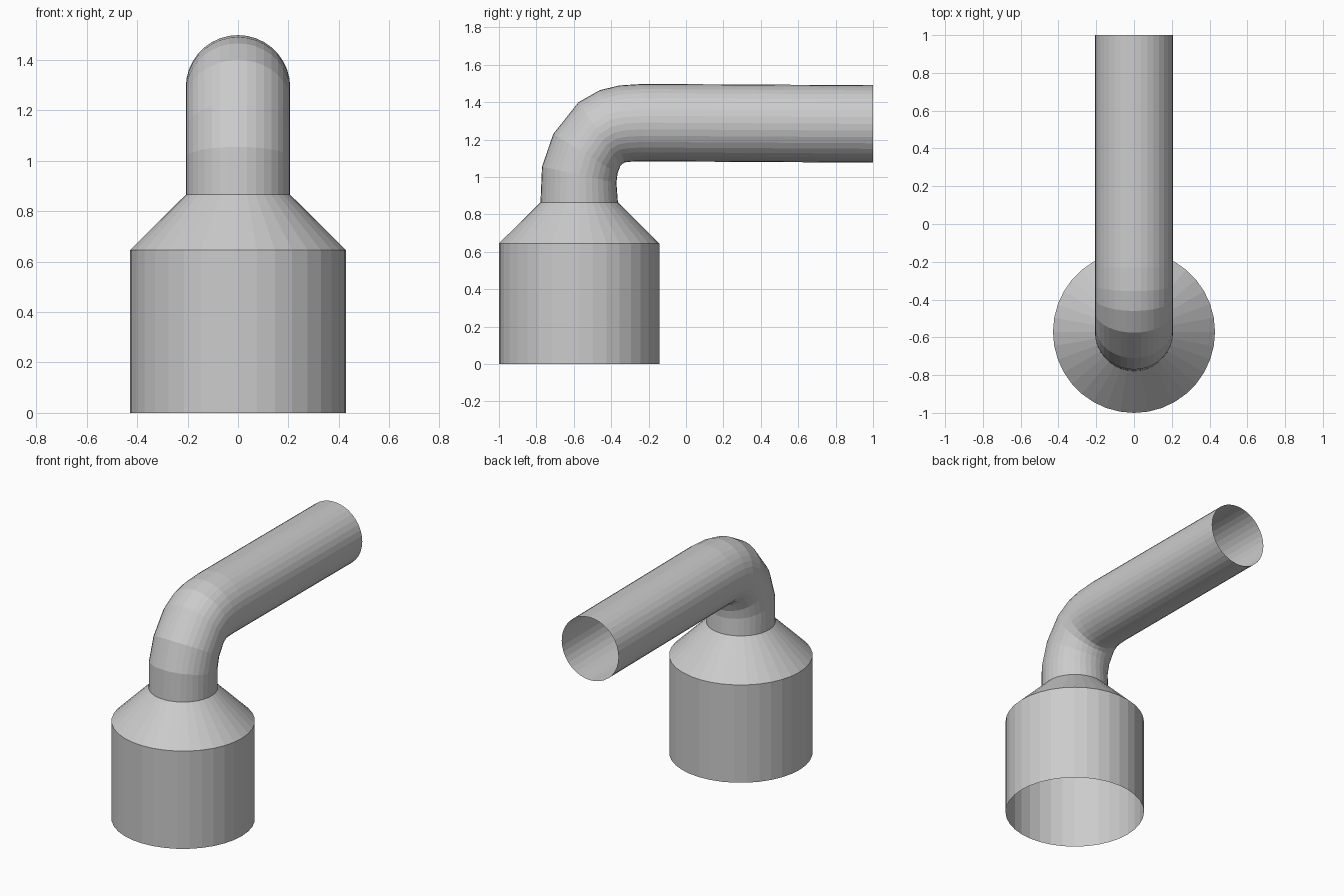
import bpy, bmesh, math
from mathutils import Vector

if "Cube" in bpy.data.objects:
    bpy.data.objects.remove(bpy.data.objects["Cube"])

SIDES = 36


def loft(name, rings):
    """Open tube through rings given as (front/outer (y, z), back/inner (y, z), half width in x)."""
    bm = bmesh.new()
    loops = []
    for outer, inner, half in rings:
        a, b = Vector((0, *outer)), Vector((0, *inner))
        centre, axis = (a + b) / 2, (b - a) / 2
        loops.append([bm.verts.new(centre + axis * math.sin(t) + Vector((half * math.cos(t), 0, 0)))
                      for t in (2 * math.pi * i / SIDES for i in range(SIDES))])
    for lo, hi in zip(loops, loops[1:]):
        for i in range(SIDES):
            j = (i + 1) % SIDES
            bm.faces.new((lo[i], lo[j], hi[j], hi[i]))
    mesh = bpy.data.meshes.new(name)
    bm.to_mesh(mesh)
    bm.free()
    obj = bpy.data.objects.new(name, mesh)
    bpy.context.collection.objects.link(obj)
    return obj


def level(y, z, r):
    return ((y - r, z), (y + r, z), r)


# Wide open-bottomed socket with conical reducer
loft("socket_and_reducer", [level(-0.571, 0, 0.429),
                            level(-0.571, 0.645, 0.429),
                            level(-0.571, 0.865, 0.207)])

# Elbow and long open horizontal pipe
R = 0.207
loft("elbow_pipe", [level(-0.571, 0.865, R),
                    ((-0.77, 1.055), (-0.372, 0.97), R),
                    ((-0.71, 1.23), (-0.366, 1.02), R),
                    ((-0.575, 1.40), (-0.35, 1.062), R),
                    ((-0.46, 1.465), (-0.33, 1.078), R),
                    ((-0.355, 1.49), (-0.295, 1.082), R),
                    ((-0.23, 1.498), (-0.23, 1.084), R),
                    ((1.0, 1.491), (1.0, 1.077), R)])
